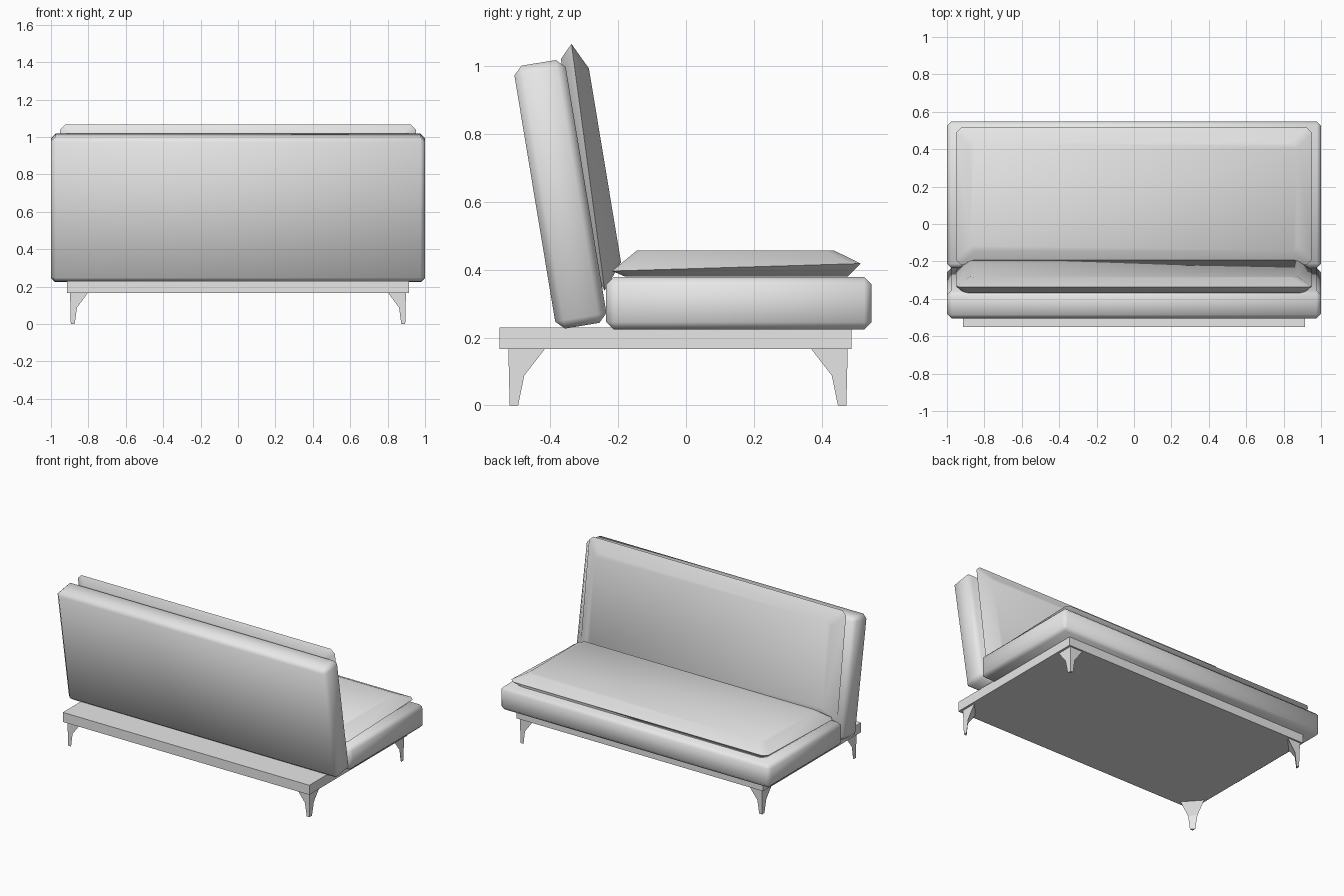
import bpy, bmesh, math
from mathutils import Matrix, Vector

cube = bpy.data.objects.get("Cube")
if cube:
    bpy.data.objects.remove(cube, do_unlink=True)

TILT = math.radians(9.4)
C, S = math.cos(TILT), math.sin(TILT)

grey = bpy.data.materials.new("plain grey")
grey.use_nodes = True
grey.diffuse_color = (0.8, 0.8, 0.8, 1)
grey.node_tree.nodes["Principled BSDF"].inputs["Base Color"].default_value = (0.8, 0.8, 0.8, 1)


def finish(name, bm, smooth=None):
    bmesh.ops.recalc_face_normals(bm, faces=bm.faces[:])
    mesh = bpy.data.meshes.new(name)
    bm.to_mesh(mesh)
    bm.free()
    mesh.materials.append(grey)
    obj = bpy.data.objects.new(name, mesh)
    bpy.context.collection.objects.link(obj)
    if smooth:
        bpy.ops.object.select_all(action='DESELECT')
        obj.select_set(True)
        bpy.context.view_layer.objects.active = obj
        bpy.ops.object.shade_smooth_by_angle(angle=math.radians(smooth))
    return obj


def box(name, size, centre, tilt=0.0, chamfer=0.0):
    bm = bmesh.new()
    bmesh.ops.create_cube(bm, size=1, matrix=Matrix.Diagonal((*size, 1)))
    if chamfer:
        bmesh.ops.bevel(bm, geom=bm.edges[:], offset=chamfer, segments=1, affect='EDGES')
    bm.transform(Matrix.Translation(centre) @ Matrix.Rotation(tilt, 4, 'X'))
    return finish(name, bm, 60 if chamfer else None)


def loft(bm, rings):
    """Skin a stack of matching point rings and cap both ends."""
    loops = [[bm.verts.new(p) for p in ring] for ring in rings]
    n = len(loops[0])
    for a, b in zip(loops, loops[1:]):
        for i in range(n):
            j = (i + 1) % n
            bm.faces.new((a[i], a[j], b[j], b[i]))
    bm.faces.new(loops[0][::-1])
    bm.faces.new(loops[-1])


def ring(hx, y0, y1, z0, z1, c=0.028):
    """Rectangle with cut corners, rising from z0 at y0 to z1 at y1."""
    pts = [(-hx + c, y0), (hx - c, y0), (hx, y0 + c), (hx, y1 - c),
           (hx - c, y1), (-hx + c, y1), (-hx, y1 - c), (-hx, y0 + c)]
    return [Vector((x, y, z0 + (z1 - z0) * (y - y0) / (y1 - y0))) for x, y in pts]


def cushion(name, matrix):
    bm = bmesh.new()
    loft(bm, [ring(0.913, -0.18, 0.476, 0.38, 0.38),
              ring(0.952, -0.218, 0.515, 0.396, 0.418),
              ring(0.875, -0.144, 0.435, 0.457, 0.457)])
    bm.transform(matrix)
    return finish(name, bm, 50)


# Frame and padded bodies
box("base_frame", (1.826, 1.037, 0.064), (0, -0.031, 0.198))
box("seat_body", (2, 0.782, 0.155), (0, 0.156, 0.301), chamfer=0.022)
box("backrest_body", (2, 0.153, 0.785), (0, -0.37, 0.622), TILT, 0.025)

# Loose cushions; the backrest one is the seat one stood up against the tilt
cushion("seat_cushion", Matrix.Identity(4))
stand = Matrix(((1, 0, 0, 0), (0, -S, C, 0), (0, C, S, 0), (0, 0, 0, 1)))
cushion("backrest_cushion", stand @ Matrix.Translation((0, 0.591, -0.577)))

# Flared corner legs, triangular in section: (height, outer inset, reach x, reach y)
LEG = [(0.0, 0.004, 0.025, 0.029), (0.088, 0.002, 0.037, 0.047), (0.167, 0.0, 0.096, 0.108)]
for sx, side in ((1, "left"), (-1, "right")):
    for sy, end in ((1, "seat_side"), (-1, "backrest_side")):
        bm = bmesh.new()
        rings = []
        for z, inset, rx, ry in LEG:
            corner = (0.898 - inset, 0.5 - inset)
            pts = [corner, (0.898 - rx, corner[1]), (corner[0], 0.5 - ry)]
            rings.append([(sx * x, sy * y - 0.0235, z) for x, y in pts])
        loft(bm, rings)
        finish(f"{end}_{side}_leg", bm)
